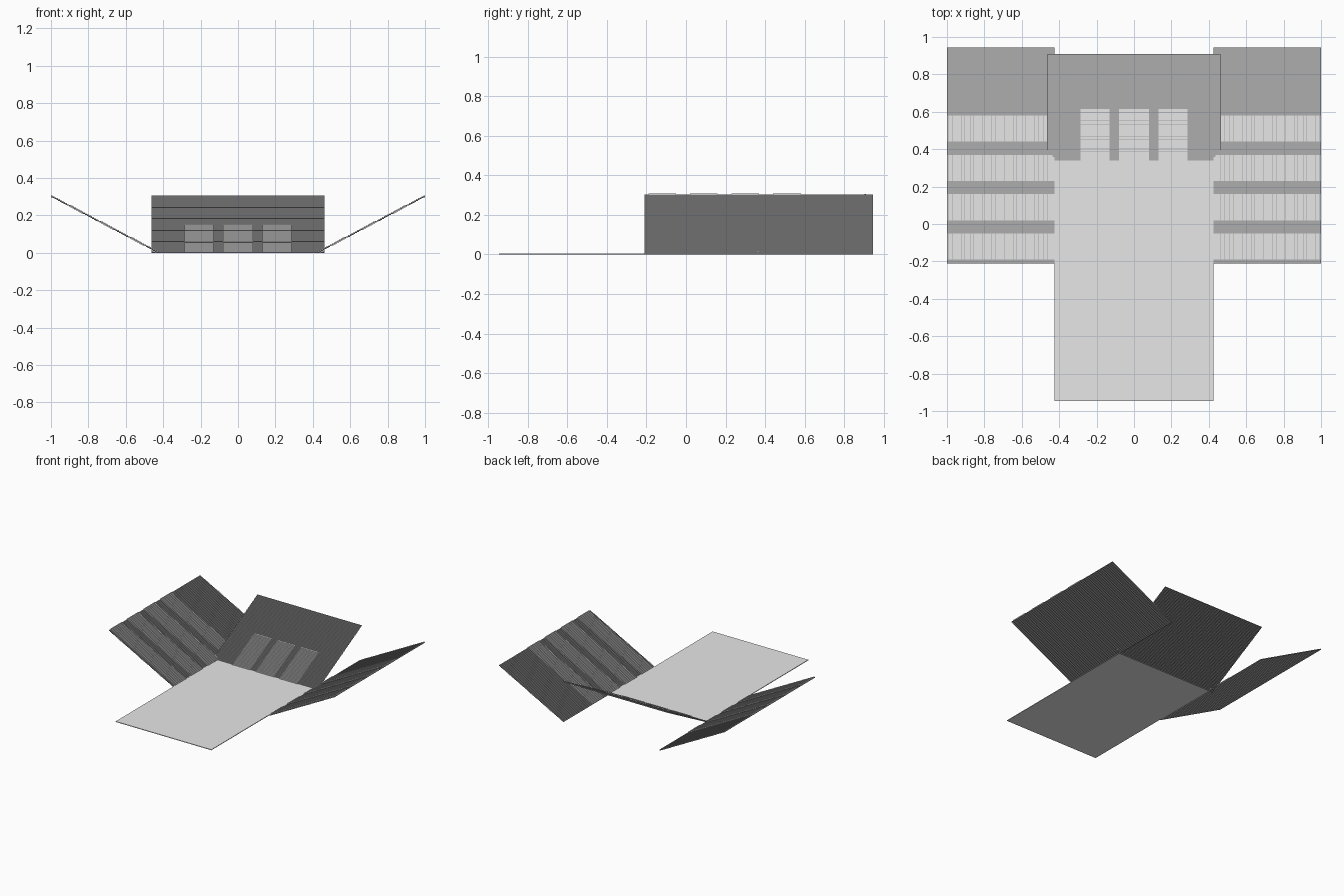
import bpy, bmesh

if "Cube" in bpy.data.objects:
    bpy.data.objects.remove(bpy.data.objects["Cube"])


def material(name, v):
    m = bpy.data.materials.new(name)
    m.diffuse_color = (v, v, v, 1)
    m.use_nodes = True
    m.node_tree.nodes["Principled BSDF"].inputs["Base Color"].default_value = m.diffuse_color
    return m


LIGHT = material("light grey", 0.8)
DARK = material("mid grey", 0.42)


def add_box(bm, lo, hi):
    v = [bm.verts.new((x, y, z)) for z in (lo[2], hi[2])
         for x, y in ((lo[0], lo[1]), (hi[0], lo[1]), (hi[0], hi[1]), (lo[0], hi[1]))]
    for f in ((3, 2, 1, 0), (4, 5, 6, 7), (0, 1, 5, 4), (1, 2, 6, 5), (2, 3, 7, 6), (3, 0, 4, 7)):
        bm.faces.new([v[i] for i in f])


def make(name, boxes, mat):
    bm = bmesh.new()
    for lo, hi in boxes:
        # sort corners so mirrored boxes keep outward faces
        add_box(bm, [min(p) for p in zip(lo, hi)], [max(p) for p in zip(lo, hi)])
    me = bpy.data.meshes.new(name)
    bm.to_mesh(me)
    bm.free()
    me.materials.append(mat)
    ob = bpy.data.objects.new(name, me)
    bpy.context.collection.objects.link(ob)
    return ob


def stand(name, start, end, height, count, span, blocks, seat_rows, place):
    """Stepped sheet climbing from start to end; place maps (along, across, z) to xyz."""
    run, rise = (end - start) / count, height / count
    steps, seats = [], []
    for i in range(count):
        a, z = start + i * run, i * rise
        steps.append((place(a, span[0], z), place(a + run * 1.02, span[1], z + rise * 1.02)))
        if i < seat_rows:
            for b in blocks:
                seats.append((place(a + run * 0.08, b[0], z + rise),
                              place(a + run, b[1], z + rise * 2)))
    make(name + "_steps", steps, DARK)
    make(name + "_seats", seats, LIGHT)


# Flat floor slab
make("floor", [((-0.425, -0.945, 0), (0.425, 0.34, 0.005))], LIGHT)

# Side stands, mirrored, with four seat blocks each
side_blocks = [(-0.19 + 0.21 * k, -0.05 + 0.21 * k) for k in range(4)]
for name, s in (("right_stand", 1), ("left_stand", -1)):
    stand(name, 0.425, 1.0, 0.302, 60, (-0.21, 0.945), side_blocks, 60,
          lambda a, c, z, s=s: (s * a, c, z))

# Back stand with three seat blocks on its lower half
stand("back_stand", 0.34, 0.91, 0.305, 62, (-0.463, 0.463),
      [(-0.287, -0.13), (-0.08, 0.08), (0.13, 0.287)], 30,
      lambda a, c, z: (c, a, z))
